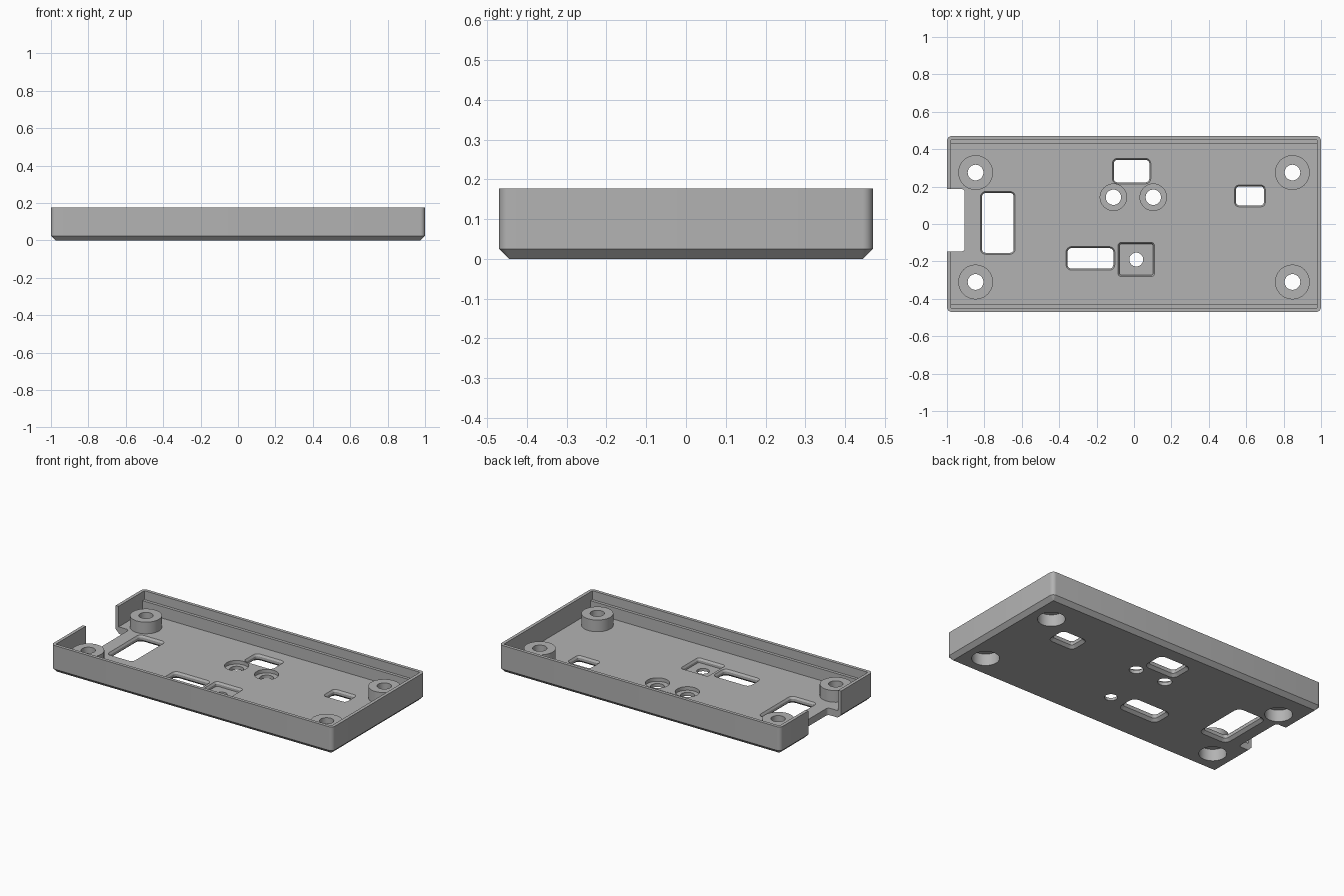
import bpy, bmesh, math

if "Cube" in bpy.data.objects:
    bpy.data.objects.remove(bpy.data.objects["Cube"])

L, W, H = 2.0, 0.94, 0.177
WALL, FLOOR = 0.021, 0.045

grey = bpy.data.materials.new("matte grey")
grey.use_nodes = True
grey.diffuse_color = (0.45, 0.45, 0.45, 1)
grey.node_tree.nodes["Principled BSDF"].inputs["Base Color"].default_value = (0.45, 0.45, 0.45, 1)


def loft(name, centre, size, radius, levels, steps=6):
    """Solid from stacked rounded rectangles; levels are (z, growth) pairs."""
    bm = bmesh.new()
    rings = []
    for z, grow in levels:
        r = max(radius + grow, 0.001)
        hx, hy = size[0] / 2 + grow - r, size[1] / 2 + grow - r
        ring = []
        for q, (sx, sy) in enumerate(((1, 1), (-1, 1), (-1, -1), (1, -1))):
            for i in range(steps + 1):
                a = math.pi / 2 * (q + i / steps)
                ring.append(bm.verts.new((centre[0] + sx * hx + r * math.cos(a),
                                          centre[1] + sy * hy + r * math.sin(a), z)))
        rings.append(ring)
    for low, high in zip(rings, rings[1:]):
        for i in range(len(low)):
            j = (i + 1) % len(low)
            bm.faces.new((low[i], low[j], high[j], high[i]))
    bm.faces.new(rings[0][::-1])
    bm.faces.new(rings[-1])
    bmesh.ops.remove_doubles(bm, verts=bm.verts, dist=1e-5)
    bmesh.ops.recalc_face_normals(bm, faces=bm.faces)
    mesh = bpy.data.meshes.new(name)
    bm.to_mesh(mesh)
    bm.free()
    mesh.materials.append(grey)
    obj = bpy.data.objects.new(name, mesh)
    bpy.context.collection.objects.link(obj)
    return obj


def disc(name, centre, radius, z0, z1):
    return loft(name, centre, (2 * radius, 2 * radius), radius, [(z0, 0), (z1, 0)], 10)


def combine(target, tools, operation):
    """Boolean every tool into the target, then remove the tools."""
    for tool in tools:
        mod = target.modifiers.new(tool.name, 'BOOLEAN')
        mod.operation, mod.solver, mod.object = operation, 'EXACT', tool
    graph = bpy.context.evaluated_depsgraph_get()
    baked = bpy.data.meshes.new_from_object(target.evaluated_get(graph))
    target.modifiers.clear()
    target.data = baked
    for tool in tools:
        bpy.data.objects.remove(tool)


# Outer shell with a chamfered underside, hollowed to an open tray
tray = loft("tray", (0, 0), (L, W), 0.026, [(0, -0.025), (0.025, 0), (H, 0)])
cavity = loft("cavity", (0, 0), (L - 2 * WALL, W - 2 * WALL), 0.004, [(FLOOR, 0), (H + 0.1, 0)])
combine(tray, [cavity], 'DIFFERENCE')

# Ledges along the long walls and four corner screw bosses
corners = [(x, y) for x in (-0.847, 0.847) for y in (-0.31, 0.275)]
added = [loft("ledge", (0, s * 0.445), (L - WALL, 0.03), 0.001, [(0.03, 0), (0.12, 0)], 1)
         for s in (-1, 1)]
added += [disc("boss", c, 0.093, 0.03, 0.12) for c in corners]
combine(tray, added, 'UNION')

# Screw holes with wide recesses from below
cuts = []
for c in corners:
    cuts.append(disc("screw_hole", c, 0.042, -0.1, 0.3))
    cuts.append(disc("screw_recess", c, 0.08, -0.1, 0.075))

# Rounded windows through the floor, flared at both faces
windows = [((-0.728, 0.006), (0.17, 0.32), 0.02),
           ((-0.013, 0.283), (0.19, 0.12), 0.02),
           ((0.62, 0.15), (0.148, 0.1), 0.015),
           ((-0.233, -0.184), (0.245, 0.11), 0.022)]
for c, size, r in windows:
    cuts.append(loft("window", c, size, r, [
        (-0.01, 0.018), (0, 0.018), (0.016, 0), (FLOOR - 0.012, 0),
        (FLOOR, 0.008), (FLOOR + 0.01, 0.008)]))

# Round and square pockets, each with a small through hole
for c in ((-0.11, 0.143), (0.103, 0.143)):
    cuts.append(disc("round_pocket", c, 0.071, 0.022, 0.07))
    cuts.append(disc("pocket_hole", c, 0.041, -0.1, 0.07))
square = (0.012, -0.19)
cuts.append(loft("square_pocket", square, (0.18, 0.168), 0.012,
                 [(0.018, 0), (FLOOR - 0.012, 0), (FLOOR, 0.008), (0.07, 0.008)]))
cuts.append(disc("square_pocket_hole", square, 0.037, -0.1, 0.07))

# Notch through the left-hand end wall and floor edge
cuts.append(loft("end_notch", (-1.005, 0.02), (0.2, 0.334), 0.018, [(-0.1, 0), (0.3, 0)]))
combine(tray, cuts, 'DIFFERENCE')

# Smooth the rounded corners and bores, keep the edges crisp
bpy.ops.object.select_all(action='DESELECT')
tray.select_set(True)
bpy.context.view_layer.objects.active = tray
bpy.ops.object.shade_smooth_by_angle(angle=math.radians(25))
